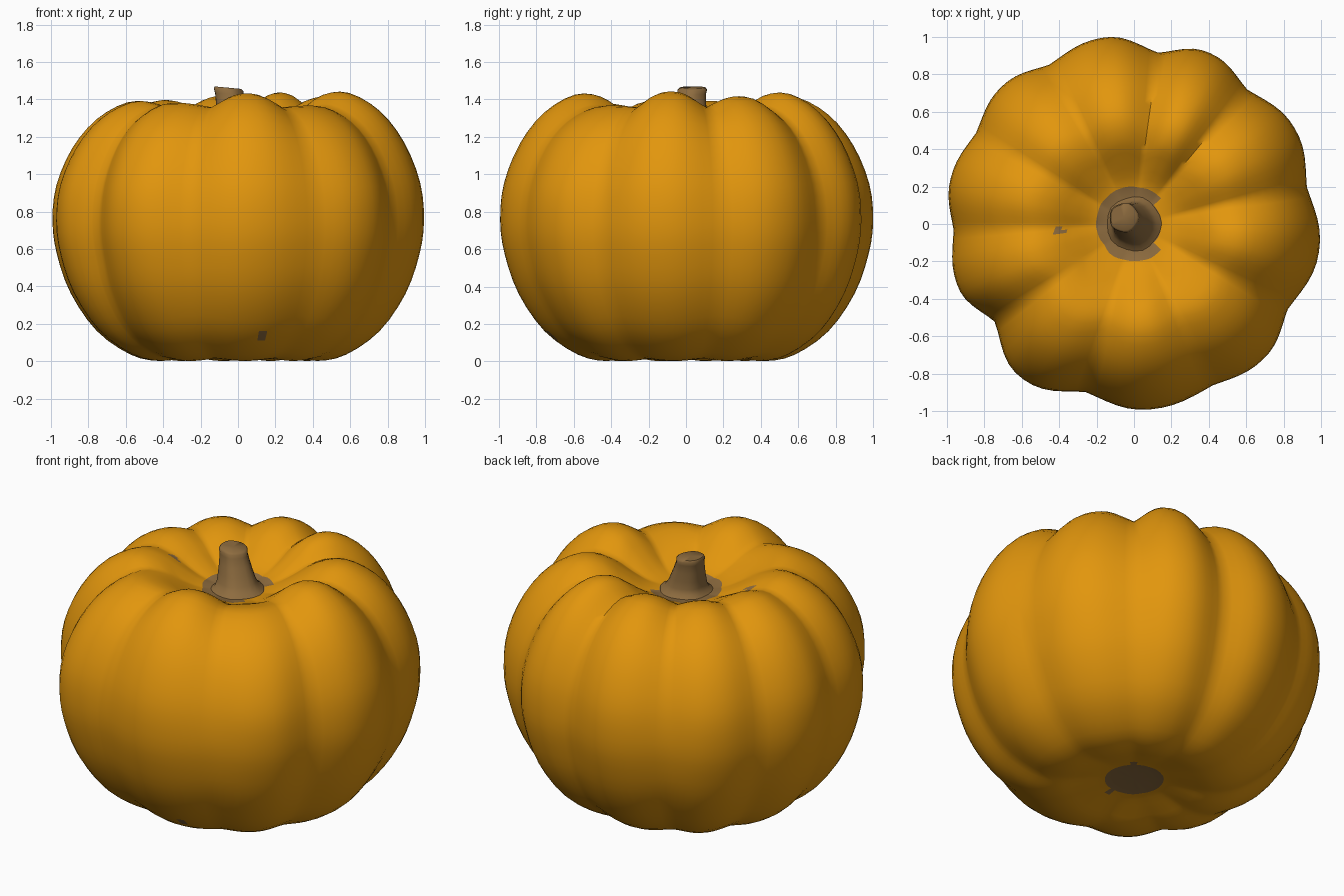
import bpy, bmesh, math, random
from mathutils import Vector

if "Cube" in bpy.data.objects:
    bpy.data.objects.remove(bpy.data.objects["Cube"])
random.seed(4)

def material(name, col):
    m = bpy.data.materials.new(name)
    m.diffuse_color = (*col, 1)
    m.use_nodes = True
    m.node_tree.nodes["Principled BSDF"].inputs["Base Color"].default_value = m.diffuse_color
    return m

ORANGE = material("pumpkin orange", (0.76, 0.305, 0.004))
BROWN = material("stem brown", (0.27, 0.15, 0.05))

def spline(pts, sub):
    """Catmull-Rom curve through 2D points."""
    v = [Vector(p) for p in pts]
    v = [2 * v[0] - v[1]] + v + [2 * v[-1] - v[-2]]
    out = []
    for i in range(1, len(v) - 2):
        a, b, c, d = v[i - 1:i + 3]
        for k in range(sub):
            t = k / sub
            out.append(0.5 * (2 * b + (c - a) * t + (2 * a - 5 * b + 4 * c - d) * t * t
                              + (3 * b - a - 3 * c + d) * t ** 3))
    return out + [v[-2]]

def skin(name, rings, bottom, top, mats):
    """Closed surface through rings of points, with a pole at each end."""
    bm = bmesh.new()
    rows = [[bm.verts.new(p) for p in ring] for ring in rings]
    n = len(rows[0])
    lo, hi = bm.verts.new(bottom), bm.verts.new(top)
    for j in range(n):
        k = (j + 1) % n
        bm.faces.new((lo, rows[0][k], rows[0][j]))
        bm.faces.new((hi, rows[-1][j], rows[-1][k]))
        for a, b in zip(rows, rows[1:]):
            bm.faces.new((a[j], a[k], b[k], b[j]))
    me = bpy.data.meshes.new(name)
    bm.to_mesh(me)
    bm.free()
    for m in mats:
        me.materials.append(m)
    ob = bpy.data.objects.new(name, me)
    bpy.context.collection.objects.link(ob)
    me.polygons.foreach_set("use_smooth", [True] * len(me.polygons))
    return ob

def clamp(v):
    return min(1, max(0, v))

# Profiles (radius, height) along a lobe crest and along a groove
CREST = [(.03, .06), (.16, .055), (.3, .025), (.43, .002), (.58, .035), (.76, .16), (.9, .36),
         (.975, .57), (1, .75), (.98, .95), (.895, 1.16), (.765, 1.325), (.6, 1.42),
         (.46, 1.41), (.34, 1.335), (.2, 1.25), (.03, 1.23)]
GROOVE = [(.03, .06), (.16, .055), (.3, .03), (.43, .014), (.57, .05), (.74, .18), (.865, .38),
          (.925, .57), (.945, .75), (.915, .95), (.825, 1.145), (.7, 1.28), (.54, 1.355),
          (.41, 1.335), (.31, 1.285), (.2, 1.245), (.03, 1.23)]
crest, groove = spline(CREST, 3), spline(GROOVE, 3)

# Each lobe: starting groove angle, groove radius, crest radius, crest lift at the shoulder
LOBES = [(12, .945, 1.0, -.01), (50, .94, 1.0, .01), (82, .925, 1.01, -.01), (118, .965, 1.02, -.03),
         (150, .975, 1.01, -.035), (182, .965, 1.0, -.035), (215, .91, 1.02, -.045),
         (254, .935, .995, .005), (296, .96, 1.0, -.06), (331, .94, 1.0, .015)]
STEPS = 12
rings = []
for c, g in zip(crest, groove):
    ring = []
    sharp = .3 + clamp((c.y - .8) / .5) * .25     # grooves are crisper on the shoulder
    low = clamp((.5 - c.y) / .4)                  # and fade out underneath
    for i, (a0, g0, cr, lift) in enumerate(LOBES):
        a1, g1 = LOBES[(i + 1) % 10][:2]
        a1 += 360 if a1 < a0 else 0
        for s in range(STEPS):
            t = abs(2 * s / STEPS - 1)
            soft = (.5 - .5 * math.cos(math.pi * t)) ** 1.25
            w = soft * (1 - sharp) + t ** 2.4 * sharp
            ang = math.radians(a0 + (a1 - a0) * s / STEPS)
            gr = (g0 if s < STEPS / 2 else g1) / .945
            gr += (1 - gr) * low * .6
            shoulder = clamp((c.y - .8) / .6) * clamp((c.x - .2) / .25)
            r = c.x * cr * (1 - w) + g.x * gr * w
            z = (c.y + lift * shoulder) * (1 - w) + g.y * w
            ring.append((r * math.cos(ang), r * math.sin(ang), max(z, 0)))
    rings.append(ring)
body = skin("pumpkin_body", rings, (0, 0, .06), (0, 0, 1.23), [ORANGE, BROWN])

# Ragged brown patches at both poles, plus two small blemishes
rag = [random.uniform(-.015, .015) for _ in range(24)]
for p in body.data.polygons:
    x, y, z = p.center
    sector = int((math.atan2(y, x) + math.pi) / (2 * math.pi) * 24) % 24
    limit = (.185 if z > .7 else .17) + rag[sector]
    fleck_top = -.44 < x < -.37 and -.05 < y < -.02 and z > 1
    fleck_front = .11 < x < .145 and y < -.5 and .12 < z < .17
    cx = -.015 if z > .7 else 0
    if math.hypot(x - cx, y) < limit or fleck_top or fleck_front:
        p.material_index = 1

# Stem: small flared foot, leaning column, slanted cut top
STEM = [(.15, 1.235), (.122, 1.255), (.107, 1.285), (.096, 1.33), (.085, 1.38), (.077, 1.43),
        (.079, 1.452), (.07, 1.463)]
srings = []
for r, z in STEM:
    t = max(0, (z - 1.235) / .225)
    ring = []
    for k in range(20):
        a = 2 * math.pi * k / 20
        rr = r * (1 + .03 * math.cos(5 * a))
        x, y = rr * math.cos(a) - .055 * t, rr * math.sin(a) + .035 * t
        ring.append((x, y, z - .09 * t ** 3 * rr * math.cos(a)))
    srings.append(ring)
stem = skin("stem", srings, (0, 0, 1.21), (-.055, .035, 1.463), [BROWN])
for ob in (body, stem):
    bpy.context.view_layer.objects.active = ob
    ob.select_set(True)
bpy.ops.object.shade_smooth_by_angle(angle=math.radians(60))
